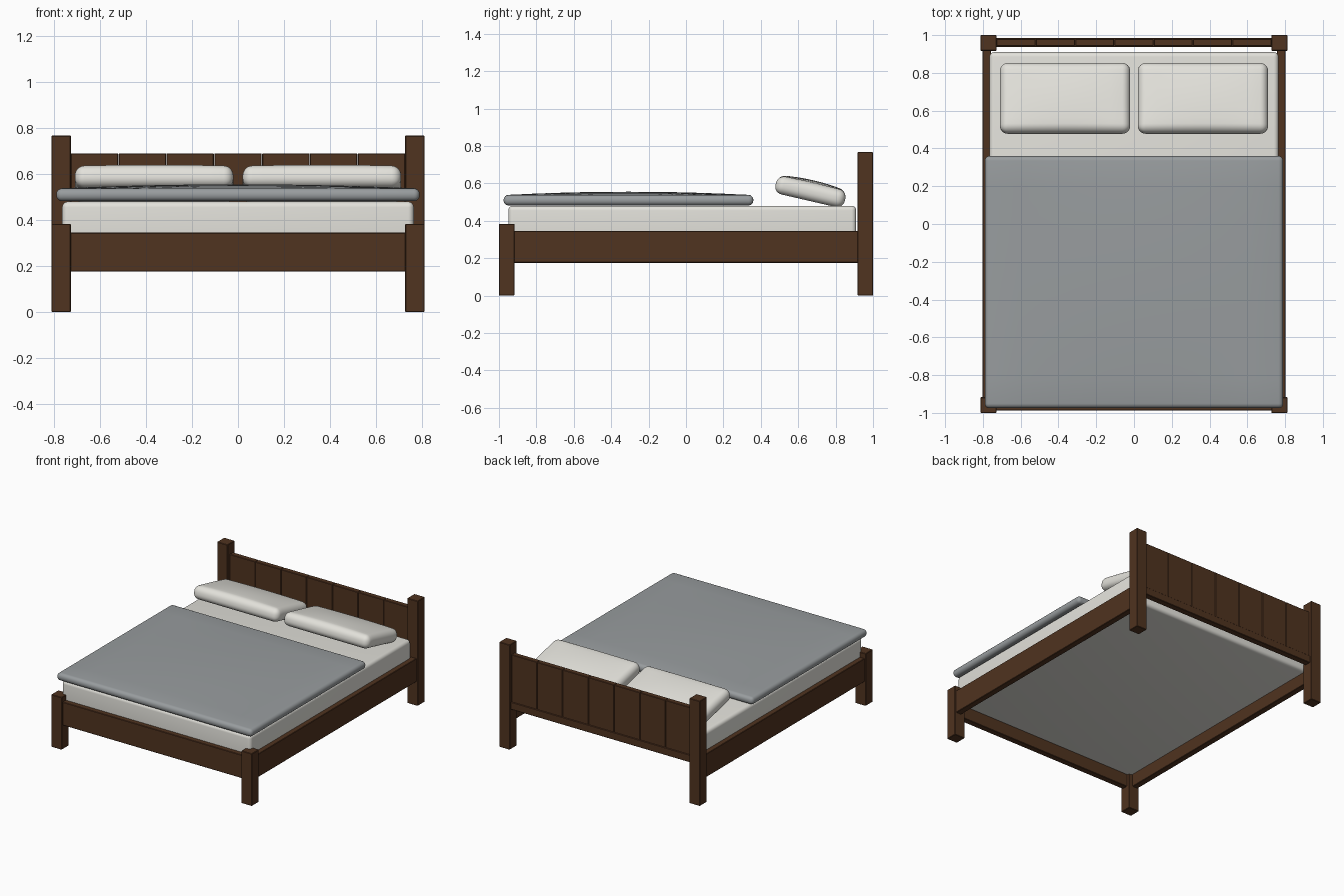
import bpy
import bmesh
from math import radians
from mathutils import Vector

if "Cube" in bpy.data.objects:
    bpy.data.objects.remove(bpy.data.objects["Cube"])


def material(name, rgb):
    mat = bpy.data.materials.new(name)
    mat.use_nodes = True
    color = (*rgb, 1)
    mat.diffuse_color = color
    mat.node_tree.nodes["Principled BSDF"].inputs["Base Color"].default_value = color
    return mat


wood = material("dark wood", (0.08, 0.033, 0.014))
linen = material("white linen", (0.77, 0.76, 0.71))
blanket = material("grey blanket", (0.315, 0.335, 0.345))


def box(name, x, y, z, mat, bevel=0.003, segments=1, dome=0.0):
    """Box between (min, max) pairs with bevelled edges and an optional puffed top."""
    size = Vector(b - a for a, b in (x, y, z))
    bm = bmesh.new()
    bmesh.ops.create_cube(bm, size=1)
    bmesh.ops.scale(bm, vec=size, verts=bm.verts)
    bmesh.ops.bevel(bm, geom=bm.edges[:], offset=bevel, segments=segments,
                    profile=0.5, affect='EDGES')
    if dome:
        # slice into a grid, then raise the middle of the upper half
        for axis in (Vector((1, 0, 0)), Vector((0, 1, 0))):
            reach = size.dot(axis) / 2 - bevel
            for i in range(-4, 5):
                bmesh.ops.bisect_plane(bm, geom=bm.verts[:] + bm.edges[:] + bm.faces[:],
                                       plane_co=axis * reach * i / 5, plane_no=axis)
        for v in bm.verts:
            if v.co.z > 0:
                v.co.z += (dome * (1 - (2 * v.co.x / size.x) ** 2)
                           * (1 - (2 * v.co.y / size.y) ** 2))
    for face in bm.faces:
        face.smooth = segments > 1
    mesh = bpy.data.meshes.new(name)
    bm.to_mesh(mesh)
    bm.free()
    obj = bpy.data.objects.new(name, mesh)
    obj.location = [(a + b) / 2 for a, b in (x, y, z)]
    bpy.context.collection.objects.link(obj)
    mesh.materials.append(mat)
    return obj


# Posts and side rails, mirrored left and right
for side, sign in (("left", 1), ("right", -1)):
    def span(a, b):
        return tuple(sorted((a * sign, b * sign)))
    box(f"front_post_{side}", span(0.727, 0.812), (-1, -0.917), (0, 0.383), wood)
    box(f"back_post_{side}", span(0.727, 0.812), (0.917, 1), (0, 0.767), wood)
    box(f"side_rail_{side}", span(0.757, 0.802), (-0.92, 0.92), (0.175, 0.345), wood)

box("front_rail", (-0.73, 0.73), (-0.987, -0.942), (0.175, 0.345), wood)

# Headboard planks standing on a slim rail
box("headboard_rail", (-0.73, 0.73), (0.938, 0.985), (0.29, 0.345), wood)
count, pitch = 7, 0.208
for i in range(count):
    mid = (i - (count - 1) / 2) * pitch
    box(f"headboard_plank_{i + 1}", (mid - 0.103, mid + 0.103), (0.942, 0.98),
        (0.32, 0.69), wood)

# Mattress
box("mattress", (-0.765, 0.765), (-0.95, 0.91), (0.262, 0.48), linen, 0.025, 5)

# Blanket with a slightly raised middle
box("blanket", (-0.79, 0.79), (-0.975, 0.36), (0.482, 0.537), blanket, 0.025, 5, 0.018)

# Pillows leaning up toward the foot of the bed
for side, mid in (("left", 0.365), ("right", -0.365)):
    pillow = box(f"pillow_{side}", (mid - 0.345, mid + 0.345), (0.475, 0.855),
                 (0.506, 0.602), linen, 0.042, 6, 0.016)
    pillow.rotation_euler.x = radians(-13)
